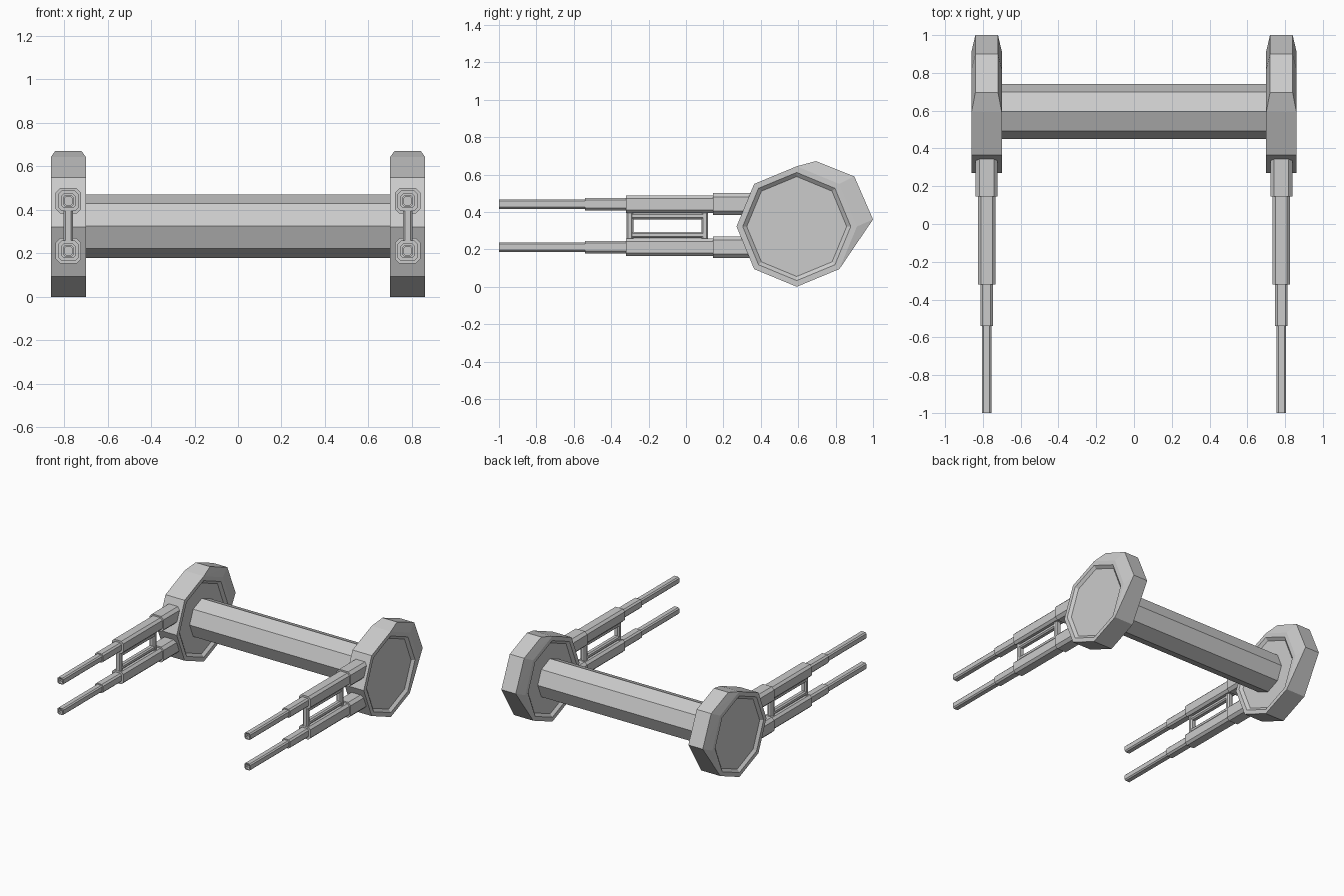
import bpy, bmesh, math
from mathutils import Vector

if "Cube" in bpy.data.objects:
    bpy.data.objects.remove(bpy.data.objects["Cube"])

CX = 0.78            # x of each side assembly
CY, CZ, R = 0.592, 0.322, 0.322   # wheel hub centre and radius


def finish(name, bm, mirror=True):
    bmesh.ops.recalc_face_normals(bm, faces=bm.faces)
    me = bpy.data.meshes.new(name)
    bm.to_mesh(me)
    bm.free()
    ob = bpy.data.objects.new(name, me)
    bpy.context.collection.objects.link(ob)
    if mirror:
        ob.modifiers.new("Mirror", 'MIRROR').use_axis[0] = True
    return ob


def chamfered_square(a, b, c):
    """Eight corners of a rectangle with cut corners."""
    return [(a, b - c), (a - c, b), (c - a, b), (-a, b - c),
            (-a, c - b), (c - a, -b), (a - c, -b), (a, c - b)]


def loft(name, rings, mirror=True):
    """Skin a list of equal-sized rings and cap both ends."""
    bm = bmesh.new()
    loops = [[bm.verts.new(p) for p in ring] for ring in rings]
    for r0, r1 in zip(loops, loops[1:]):
        for i in range(len(r0)):
            j = (i + 1) % len(r0)
            bm.faces.new((r0[i], r0[j], r1[j], r1[i]))
    bm.faces.new(loops[0])
    bm.faces.new(loops[-1])
    return finish(name, bm, mirror)


def octagon(x, cy, cz, r):
    return [(x, cy + r * math.cos(k * math.pi / 4), cz + r * math.sin(k * math.pi / 4))
            for k in range(8)]


# Side wheel housing: octagonal drum with a narrower rear bulge
bm = bmesh.new()
points = octagon(CX - 0.08, CY, CZ, R) + octagon(CX + 0.08, CY, CZ, R)
for y, z in ((0.695, 0.672), (0.90, 0.59), (1.0, 0.36)):
    points += [(CX - 0.06, y, z), (CX + 0.06, y, z)]
for p in points:
    bm.verts.new(p)
bmesh.ops.convex_hull(bm, input=bm.verts)
bmesh.ops.dissolve_limit(bm, angle_limit=0.01, verts=bm.verts, edges=bm.edges)
bmesh.ops.recalc_face_normals(bm, faces=bm.faces)
# Recessed panels on both flat sides
discs = [f for f in bm.faces if abs(f.normal.x) > 0.999]
bmesh.ops.inset_individual(bm, faces=discs, thickness=0.033)
bmesh.ops.inset_individual(bm, faces=discs, thickness=0.022, depth=-0.018)
finish("wheel_housing", bm)

# Cross axle
loft("axle", [octagon(x, 0.595, 0.326, 0.146) for x in (-0.73, 0.73)], mirror=False)

# Stepped hollow barrels, upper and lower
steps = [(0.36, 0.058), (0.145, 0.058), (0.145, 0.047), (-0.32, 0.047), (-0.32, 0.033),
         (-0.54, 0.033), (-0.54, 0.025), (-1.0, 0.025), (-1.0, 0.018), (-0.95, 0.018)]
for name, z in (("upper_barrel", 0.442), ("lower_barrel", 0.212)):
    loft(name, [[(CX + u, y, z + v) for u, v in chamfered_square(h, h, h * 0.35)]
                for y, h in steps])

# Brace frame between the barrels
for name, z in (("brace_top_bar", 0.377), ("brace_bottom_bar", 0.277)):
    loft(name, [[(CX + u, y, z + v) for u, v in chamfered_square(0.021, 0.017, 0.009)]
                for y in (-0.305, 0.105)])
for name, y in (("brace_front_post", -0.3), ("brace_rear_post", 0.1)):
    loft(name, [[(CX + u, y + v, z) for u, v in chamfered_square(0.022, 0.018, 0.009)]
                for z in (0.25, 0.40)])
